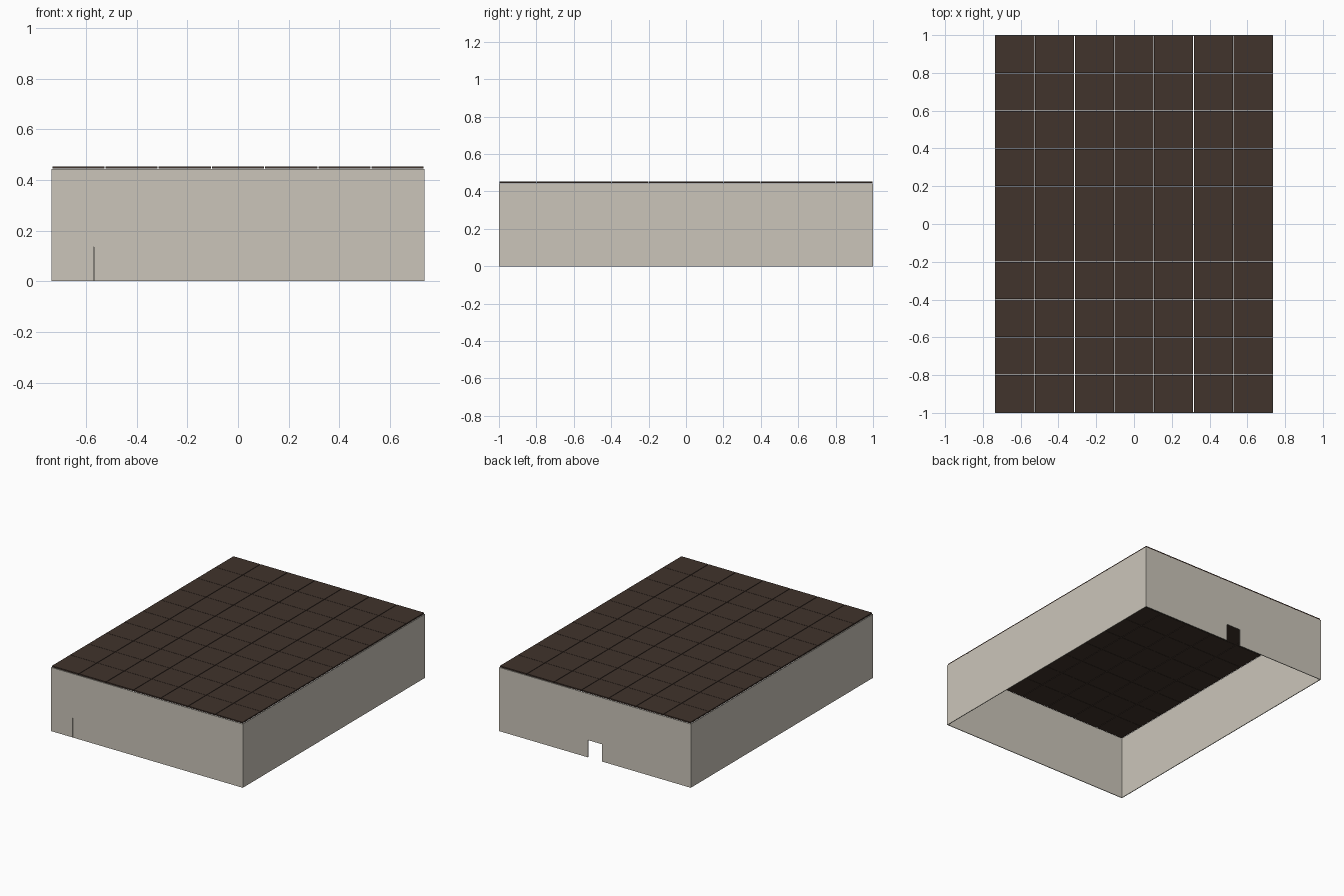
import bpy, bmesh

if "Cube" in bpy.data.objects:
    bpy.data.objects.remove(bpy.data.objects["Cube"])

HX, HY, WALL_H, T = 0.737, 1.0, 0.443, 0.005   # outer half sizes, wall height, thickness
COLS, ROWS = 7, 10


def material(name, rgb):
    m = bpy.data.materials.new(name)
    m.diffuse_color = (*rgb, 1)
    m.use_nodes = True
    m.node_tree.nodes["Principled BSDF"].inputs["Base Color"].default_value = m.diffuse_color
    return m


plaster = material("warm_plaster", (0.60, 0.56, 0.49))
dark_tile = material("dark_brown_tile", (0.052, 0.033, 0.025))


def make_object(name, bm, mat):
    bmesh.ops.recalc_face_normals(bm, faces=bm.faces)
    me = bpy.data.meshes.new(name)
    bm.to_mesh(me)
    bm.free()
    me.materials.append(mat)
    ob = bpy.data.objects.new(name, me)
    bpy.context.collection.objects.link(ob)
    return ob


def add_box(bm, x0, x1, y0, y1, z0, z1):
    vs = bmesh.ops.create_cube(bm, size=1)["verts"]
    for v in vs:
        v.co.x = x1 if v.co.x > 0 else x0
        v.co.y = y1 if v.co.y > 0 else y0
        v.co.z = z1 if v.co.z > 0 else z0


def wall(name, outline, y_out, y_in):
    """Extrude an x/z outline between two y planes."""
    bm = bmesh.new()
    face = bm.faces.new([bm.verts.new((x, y_out, z)) for x, z in outline])
    ext = bmesh.ops.extrude_face_region(bm, geom=[face])
    for v in ext["geom"]:
        if isinstance(v, bmesh.types.BMVert):
            v.co.y = y_in
    return make_object(name, bm, plaster)


def wall_outline(notches):
    """Rectangle with open-bottomed notches (left, right, height)."""
    pts = [(-HX, 0)]
    for a, b, h in notches:
        pts += [(a, 0), (a, h), (b, h), (b, 0)]
    return pts + [(HX, 0), (HX, WALL_H), (-HX, WALL_H)]


# Back wall with the small cable notch, front wall with a thin slit
wall("back_wall", wall_outline([(-0.054, 0.054, 0.12)]), HY, HY - T)
wall("front_wall", wall_outline([(-0.571, -0.568, 0.135)]), -HY, -HY + T)

# Side walls
for name, s in (("left_wall", -1), ("right_wall", 1)):
    bm = bmesh.new()
    xs = sorted((s * HX, s * (HX - T)))
    add_box(bm, xs[0], xs[1], -HY + T, HY - T, 0, WALL_H)
    make_object(name, bm, plaster)

# Top deck: grid of thin tiles with fine gaps
bm = bmesh.new()
w, d = 2 * 0.735 / COLS, 2 * 0.998 / ROWS
gx, gy = 0.002, 0.001
for i in range(COLS):
    for j in range(ROWS):
        x0, y0 = -0.735 + i * w, -0.998 + j * d
        add_box(bm, x0 + gx, x0 + w - gx, y0 + gy, y0 + d - gy, 0.445, 0.454)
make_object("top_tiles", bm, dark_tile)
